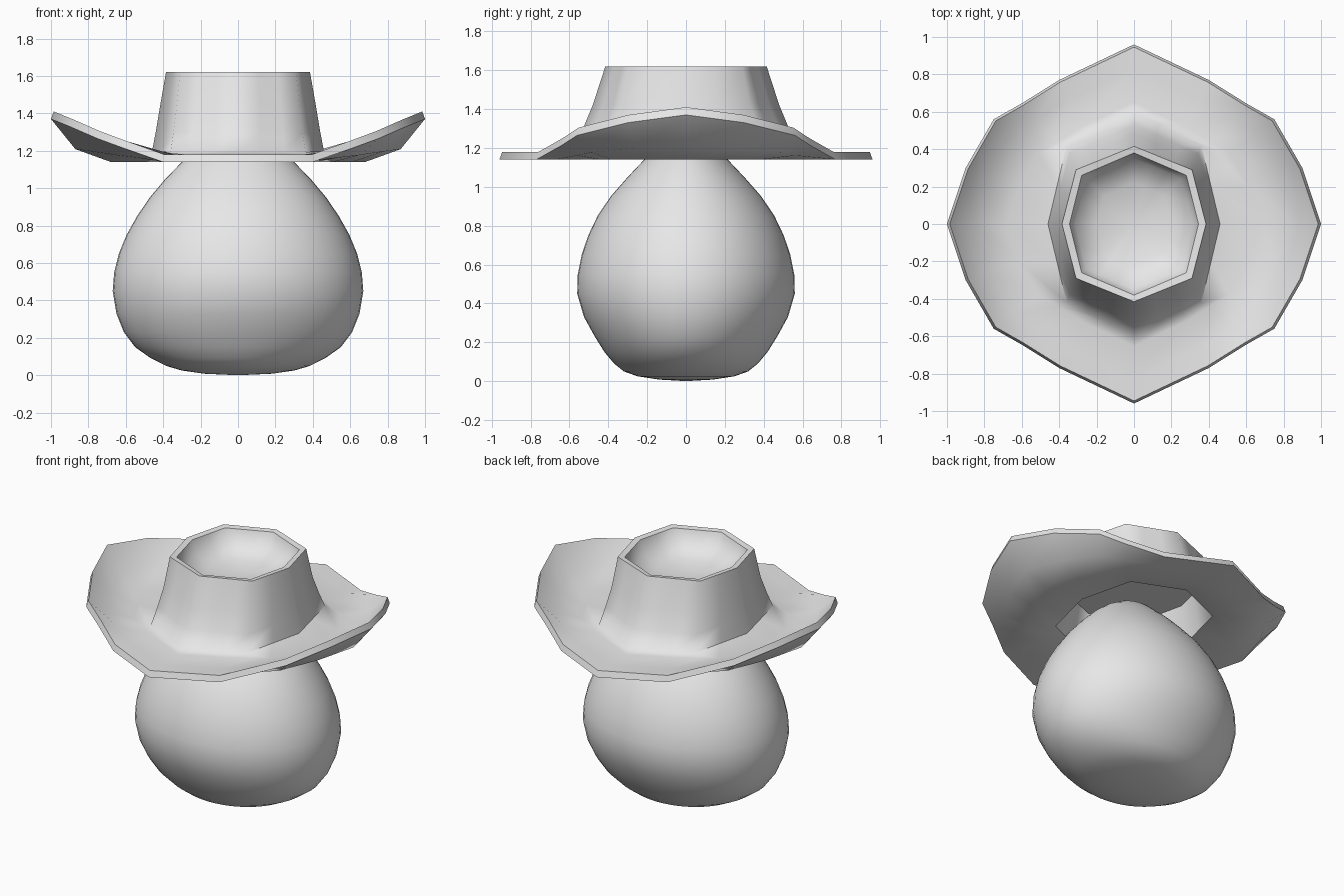
import bpy, bmesh, math

if "Cube" in bpy.data.objects:
    bpy.data.objects.remove(bpy.data.objects["Cube"])

grey = bpy.data.materials.new("light_grey")
grey.diffuse_color = (0.8, 0.8, 0.8, 1)
grey.use_nodes = True
grey.node_tree.nodes["Principled BSDF"].inputs["Base Color"].default_value = grey.diffuse_color


def loft(name, rings, start, end, angle):
    """Skin a stack of equal closed rings and close both ends with a fan."""
    bm = bmesh.new()
    vs = [[bm.verts.new(p) for p in r] for r in rings]
    n = len(rings[0])
    for a, b in zip(vs, vs[1:]):
        for i in range(n):
            j = (i + 1) % n
            bm.faces.new((a[i], a[j], b[j], b[i]))
    for ring, tip in ((vs[0], start), (vs[-1], end)):
        c = bm.verts.new(tip)
        for i in range(n):
            bm.faces.new((ring[i], ring[(i + 1) % n], c))
    bmesh.ops.recalc_face_normals(bm, faces=bm.faces)
    me = bpy.data.meshes.new(name)
    bm.to_mesh(me)
    bm.free()
    me.materials.append(grey)
    ob = bpy.data.objects.new(name, me)
    bpy.context.collection.objects.link(ob)
    bpy.ops.object.select_all(action='DESELECT')
    ob.select_set(True)
    bpy.context.view_layer.objects.active = ob
    bpy.ops.object.shade_smooth_by_angle(angle=math.radians(angle))
    return ob


def mirror_quarter(q):
    """Turn a quarter outline (from +y to +x) into a full ring."""
    right = q + [(x, -y, z) for x, y, z in q[-2::-1]]
    return right + [(-x, y, z) for x, y, z in right[-2:0:-1]]


def lerp(p, q, t):
    return tuple(u + (v - u) * t for u, v in zip(p, q))


def octagon(a, dx, dy, f, z):
    """Eight-sided crown ring, with extra points to meet the brim."""
    A, D, F = (0, a, z), (dx, dy, z), (f, 0, z)
    return mirror_quarter([A, lerp(A, D, .35), lerp(A, D, .7), D, lerp(D, F, .5), F])


# brim outline: x, y and lift above the flat part
EDGE = [(0, .96, 0), (.4, .77, 0), (.6, .645, .07),
        (.75, .56, .125), (.9, .3, .19), (1, 0, .23)]


def brim(s, z, lift):
    return mirror_quarter([(x * s, y * s, z + h * lift) for x, y, h in EDGE])


# hat: dished top, crown, upturned brim, underside
hat = [
    octagon(.22, .16, .15, .20, 1.475),
    octagon(.35, .255, .24, .315, 1.53),
    octagon(.38, .28, .26, .345, 1.615),
    octagon(.415, .31, .29, .385, 1.62),
    octagon(.48, .33, .33, .42, 1.42),
    octagon(.53, .345, .375, .44, 1.30),
    octagon(.60, .36, .42, .46, 1.195),
    brim(.68, 1.18, 0),
    brim(.87, 1.18, .3),
    brim(.985, 1.18, 1),
    brim(1, 1.14, 1),
    brim(.87, 1.14, .3),
    brim(.68, 1.14, 0),
    octagon(.50, .33, .36, .42, 1.17),
    octagon(.44, .31, .31, .38, 1.42),
]
loft("hat", hat, (0, 0, 1.455), (0, 0, 1.42), 55)

# body: pear shape, wider in x than in y (z, half width, half depth)
PEAR = [(.008, .18, .14), (.025, .30, .25), (.05, .385, .32), (.09, .465, .37),
        (.15, .55, .42), (.23, .61, .47), (.33, .65, .525), (.45, .67, .56),
        (.55, .662, .557), (.65, .637, .537), (.75, .596, .503), (.85, .54, .455),
        (.95, .472, .388), (1.05, .388, .30), (1.14, .30, .215),
        (1.20, .225, .15), (1.25, .14, .095), (1.275, .065, .045)]
N = 48
body = [[(w * math.cos(2 * math.pi * i / N), d * math.sin(2 * math.pi * i / N), z)
         for i in range(N)] for z, w, d in PEAR]
loft("body", body, (0, 0, 0), (0, 0, 1.282), 80)
